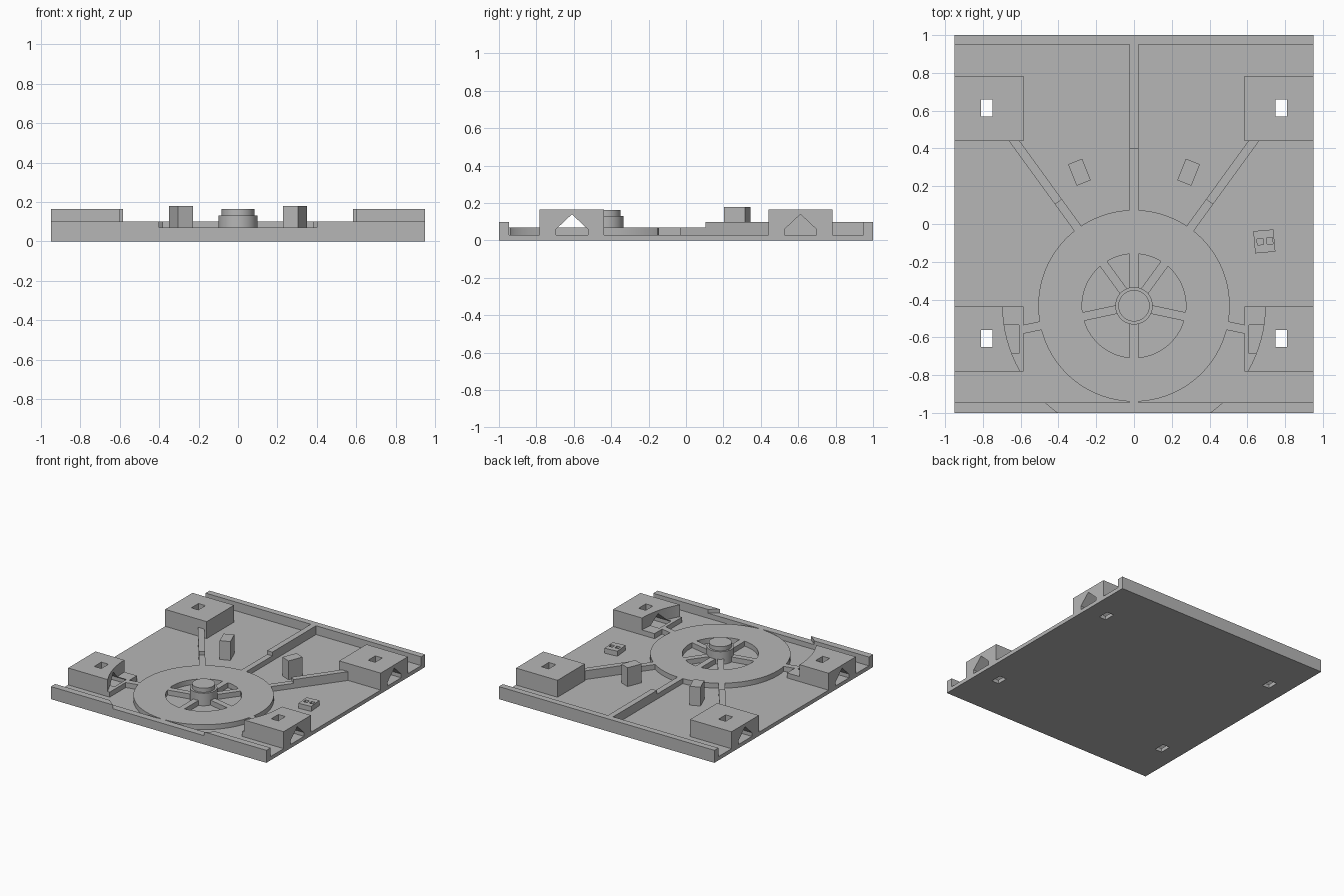
import bpy, bmesh, math
from mathutils import Matrix, Vector

if "Cube" in bpy.data.objects:
    bpy.data.objects.remove(bpy.data.objects["Cube"], do_unlink=True)

grey = bpy.data.materials.new("plain grey")
grey.use_nodes = True
grey.diffuse_color = (0.47, 0.47, 0.47, 1)
grey.node_tree.nodes["Principled BSDF"].inputs["Base Color"].default_value = grey.diffuse_color

FLOOR, LOW, WALL, TOP = 0.03, 0.07, 0.1, 0.165
CENTRE = Vector((0, -0.433, 0))


def finish(name, bm):
    bmesh.ops.recalc_face_normals(bm, faces=bm.faces)
    mesh = bpy.data.meshes.new(name)
    bm.to_mesh(mesh)
    bm.free()
    mesh.materials.append(grey)
    obj = bpy.data.objects.new(name, mesh)
    bpy.context.collection.objects.link(obj)
    return obj


def box(name, centre, size, z0, z1, turn=0):
    """Upright box given by plan centre, plan size, height range and turn in degrees."""
    bm = bmesh.new()
    place = (Matrix.Translation((centre[0], centre[1], (z0 + z1) / 2))
             @ Matrix.Rotation(math.radians(turn), 4, "Z")
             @ Matrix.Diagonal((size[0], size[1], z1 - z0, 1)))
    bmesh.ops.create_cube(bm, size=1, matrix=place)
    return finish(name, bm)


def disc(name, radius, z0, z1, sides=96):
    bm = bmesh.new()
    bmesh.ops.create_cone(bm, cap_ends=True, segments=sides, radius1=radius, radius2=radius,
                          depth=z1 - z0,
                          matrix=Matrix.Translation(CENTRE + Vector((0, 0, (z0 + z1) / 2))))
    return finish(name, bm)


def arm(name, angle, r0, r1, z0, z1):
    """Bar running outward from the wheel centre."""
    a = math.radians(angle)
    mid = CENTRE + Vector((math.cos(a), math.sin(a), 0)) * (r0 + r1) / 2
    return box(name, mid, (r1 - r0, 0.046), z0, z1, angle)


def combine(obj, other, operation="DIFFERENCE"):
    mod = obj.modifiers.new("combine", "BOOLEAN")
    mod.operation, mod.solver, mod.object = operation, "EXACT", other
    bpy.context.view_layer.objects.active = obj
    bpy.ops.object.modifier_apply(modifier=mod.name)
    bpy.data.objects.remove(other, do_unlink=True)


def smooth(obj):
    bpy.ops.object.select_all(action="DESELECT")
    obj.select_set(True)
    bpy.context.view_layer.objects.active = obj
    bpy.ops.object.shade_smooth_by_angle(angle=math.radians(30))


def clearance():
    """Round space kept free around the wheel."""
    return disc("clearance", 0.695, LOW, 0.4)


def tunnel(side, y):
    """House-shaped channel entering from the outer side."""
    bm = bmesh.new()
    outline = [(-0.085, FLOOR - 0.01), (0.085, FLOOR - 0.01), (0.085, 0.06), (0, 0.14), (-0.085, 0.06)]
    face = bm.faces.new([bm.verts.new((side * 0.61, y + dy, z)) for dy, z in outline])
    out = bmesh.ops.extrude_face_region(bm, geom=[face])["geom"]
    bmesh.ops.translate(bm, vec=(side * 0.4, 0, 0),
                        verts=[v for v in out if isinstance(v, bmesh.types.BMVert)])
    return finish("tunnel", bm)


# Floor plate and end walls
plate = box("floor_plate", (0, 0), (1.9, 2), 0, FLOOR)
front_wall = box("front_wall", (0, -0.973), (1.9, 0.054), FLOOR, WALL)
combine(front_wall, clearance())
back_wall = box("back_wall", (0, 0.975), (1.9, 0.05), FLOOR, WALL)
combine(back_wall, box("rib", (0, 0.68), (0.046, 0.56), FLOOR, WALL), "UNION")

# Corner blocks with side tunnels and peg holes
for side, side_name in ((1, "left"), (-1, "right")):
    for y, end in ((-0.61, "front"), (0.612, "back")):
        block = box(f"{end}_{side_name}_block", (side * 0.767, y), (0.366, 0.344), FLOOR, TOP)
        combine(block, tunnel(side, y))
        if end == "front":
            combine(block, clearance())
        for part in (block, plate):
            combine(part, box("peg_hole", (side * 0.78, y + 0.003), (0.062, 0.09), -0.1, 0.3))
        smooth(block)

    # Tall part of the diagonal arm, and the turned post
    arm(f"{side_name}_diagonal_arm", 90 - side * 36, 0.68, 1.1, FLOOR, WALL)
    box(f"{side_name}_post", (side * 0.289, 0.274), (0.08, 0.122), FLOOR, 0.18, -side * 22)

# Wheel ring with spokes that run on as low arms
wheel = disc("wheel_ring", 0.507, FLOOR, LOW)
combine(wheel, disc("opening", 0.275, 0, 0.2))
for angle, reach in ((90, 0.835), (54, 0.68), (126, 0.68), (192, 0.61), (348, 0.61), (270, 0.513)):
    combine(wheel, arm("spoke", angle, 0.06, reach, FLOOR, LOW), "UNION")
smooth(wheel)

# Stepped hub
smooth(disc("hub", 0.099, FLOOR, 0.13, 64))
smooth(disc("hub_cap", 0.083, 0.13, 0.163, 64))

# Small socket block with two holes
socket = box("socket_block", (0.69, -0.092), (0.107, 0.118), FLOOR, LOW, 5)
for x, y in ((0.668, -0.094), (0.718, -0.09)):
    combine(socket, box("socket_hole", (x, y), (0.032, 0.032), FLOOR + 0.01, 0.2, 5))
